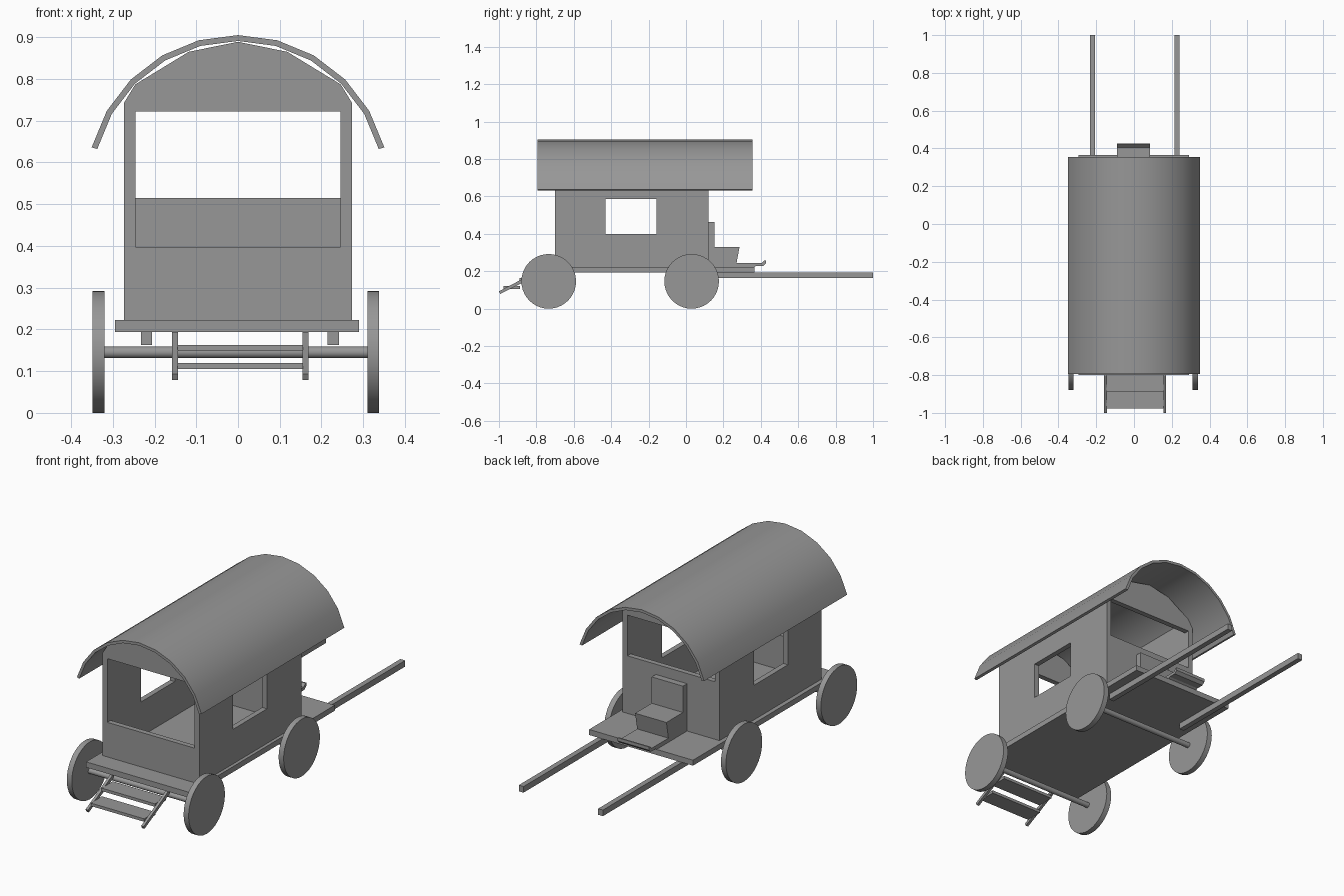
import bpy, bmesh, math
from mathutils import Vector

if "Cube" in bpy.data.objects:
    bpy.data.objects.remove(bpy.data.objects["Cube"], do_unlink=True)

GREY = (0.31, 0.31, 0.31, 1)
mat = bpy.data.materials.new("plain grey")
mat.use_nodes = True
mat.diffuse_color = GREY
mat.node_tree.nodes["Principled BSDF"].inputs["Base Color"].default_value = GREY


def finish(name, bm, smooth=False):
    bmesh.ops.recalc_face_normals(bm, faces=bm.faces)
    mesh = bpy.data.meshes.new(name)
    bm.to_mesh(mesh)
    bm.free()
    mesh.materials.append(mat)
    ob = bpy.data.objects.new(name, mesh)
    bpy.context.collection.objects.link(ob)
    if smooth:
        bpy.ops.object.select_all(action='DESELECT')
        ob.select_set(True)
        bpy.context.view_layer.objects.active = ob
        bpy.ops.object.shade_smooth_by_angle(angle=math.radians(30))
    return ob


def prism(name, points, axis, lo, hi, smooth=False):
    """Extrude a profile: axis 'x' takes (y, z) points, axis 'y' takes (x, z)."""
    bm = bmesh.new()
    place = (lambda a, b: (lo, a, b)) if axis == 'x' else (lambda a, b: (a, lo, b))
    face = bm.faces.new([bm.verts.new(place(a, b)) for a, b in points])
    moved = bmesh.ops.extrude_face_region(bm, geom=[face])["geom"]
    step = Vector((hi - lo, 0, 0)) if axis == 'x' else Vector((0, hi - lo, 0))
    bmesh.ops.translate(bm, vec=step, verts=[v for v in moved if isinstance(v, bmesh.types.BMVert)])
    return finish(name, bm, smooth)


def box(name, x, y, z):
    corners = [(y[0], z[0]), (y[1], z[0]), (y[1], z[1]), (y[0], z[1])]
    return prism(name, corners, 'x', *x)


def disc(name, x, y, z, r, sides):
    ring = [(y + r * math.cos(t), z + r * math.sin(t))
            for t in (2 * math.pi * i / sides for i in range(sides))]
    return prism(name, ring, 'x', *x, smooth=True)


FLOOR_TOP, FRONT, BACK = 0.222, -0.70, 0.12
INNER, OUTER = 0.246, 0.273
EAVE, SHOULDER = 0.743, 0.787

# Floor deck
box("floor", (-0.295, 0.29), (-0.80, 0.365), (0.194, FLOOR_TOP))

# Curved roof shell
def arc(r):
    return [(r * math.sin(math.radians(a)), 0.542 + r * math.cos(math.radians(a)))
            for a in range(-75, 76, 15)]

prism("roof", arc(0.363) + arc(0.349)[::-1], 'y', -0.795, 0.355, smooth=True)

# Side walls with a window opening each
for side, s in (("left", 1), ("right", -1)):
    section = [(s * INNER, FLOOR_TOP), (s * OUTER, FLOOR_TOP),
               (s * OUTER, EAVE), (s * INNER, SHOULDER)]
    wall = prism(side + "_wall", section, 'y', FRONT, BACK)
    cutter = box("window_cutter", sorted((s * 0.2, s * 0.32)), (-0.43, -0.157), (0.398, 0.586))
    cutter.hide_render = True
    cut = wall.modifiers.new("window", 'BOOLEAN')
    cut.operation, cut.solver, cut.object = 'DIFFERENCE', 'EXACT', cutter
    bpy.context.view_layer.objects.active = wall
    bpy.ops.object.modifier_apply(modifier=cut.name)
    bpy.data.objects.remove(cutter, do_unlink=True)

# End walls: low panel below, gable above, open between
gable = [(-INNER, 0.722), (INNER, 0.722), (INNER, SHOULDER), (0.118, 0.865),
         (0, 0.889), (-0.118, 0.865), (-INNER, SHOULDER)]
for end, y0, y1, top in (("front", FRONT, FRONT + 0.027, 0.398),
                         ("back", BACK - 0.027, BACK, 0.515)):
    box(end + "_panel", (-INNER, INNER), (y0, y1), (FLOOR_TOP, top))
    prism(end + "_gable", gable, 'y', y0, y1)

# Driver's bench and footboard
SEAT = (-0.09, 0.086)
box("seat_back", SEAT, (BACK, 0.153), (FLOOR_TOP, 0.463))
prism("seat", [(0.153, 0.243), (0.27, 0.243), (0.286, 0.329), (0.153, 0.329)], 'x', *SEAT)
prism("footboard", [(0.153, FLOOR_TOP), (0.365, FLOOR_TOP), (0.375, 0.228), (0.412, 0.228),
                    (0.427, 0.242), (0.427, 0.258), (0.42, 0.258), (0.405, 0.243),
                    (0.153, 0.243)], 'x', *SEAT)

# Wheels and axles
for end, y in (("front", -0.734), ("back", 0.03)):
    disc(end + "_axle", (-0.325, 0.315), y, 0.145, 0.014, 16)
    disc(end + "_right_wheel", (-0.348, -0.32), y, 0.146, 0.146, 40)
    disc(end + "_left_wheel", (0.31, 0.338), y, 0.146, 0.146, 40)

# Pulling shafts
for side, x in (("left", 0.228), ("right", -0.219)):
    box(side + "_shaft", (x - 0.0135, x + 0.0135), (0.10, 1.0), (0.163, 0.194))

# Entry steps
stringer = [(-1.0, 0.093), (-0.993, 0.079), (-0.79, 0.181), (-0.79, 0.194), (-0.806, 0.194)]
for side, x in (("left", 0.162), ("right", -0.151)):
    prism(side + "_stringer", stringer, 'x', x - 0.007, x + 0.007)
for name, y, z in (("lower", -0.977, 0.105), ("upper", -0.89, 0.148)):
    box(name + "_step", (-0.145, 0.156), (y, y + 0.09), (z, z + 0.015))
